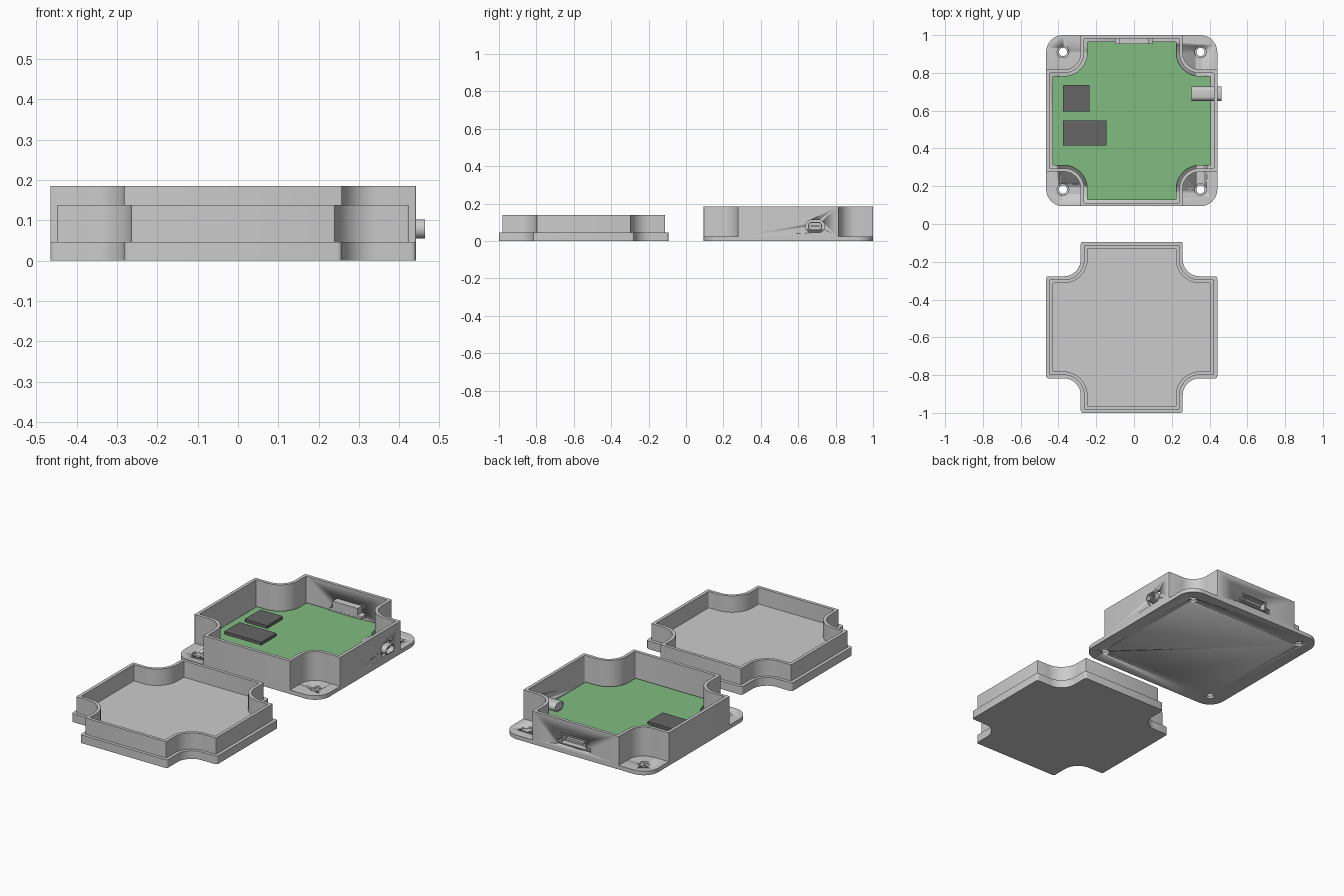
import bpy, bmesh
from math import cos, sin, pi
from mathutils import Vector

if "Cube" in bpy.data.objects:
    bpy.data.objects.remove(bpy.data.objects["Cube"])

CX, BASE_Y, LID_Y = -0.012, 0.547, -0.547
HALF, ARM, FILLET = 0.453, 0.27, 0.09


def material(name, rgb):
    m = bpy.data.materials.new(name)
    m.diffuse_color = (*rgb, 1)
    m.use_nodes = True
    m.node_tree.nodes["Principled BSDF"].inputs["Base Color"].default_value = m.diffuse_color
    return m


GREEN = material("board_green", (0.22, 0.5, 0.22))
DARK = material("chip_dark", (0.13, 0.13, 0.13))
METAL = material("metal_light", (0.55, 0.55, 0.55))

# Extrusion directions: profile (u, v) pushed along w
AXES = {
    "z": lambda u, v, w: (u, v, w),
    "x": lambda u, v, w: (w, u, v),
    "y": lambda u, v, w: (u, w, v),
}


def arc(cx, cy, r, a0, a1, n):
    return [(cx + r * cos(a0 + (a1 - a0) * i / n), cy + r * sin(a0 + (a1 - a0) * i / n))
            for i in range(n + 1)]


def cross_outline(d, cy, tip=0.008):
    """Square with filleted corner notches, inset by d."""
    h, a, r, k = HALF - d, ARM - d, FILLET + d, ARM + FILLET
    quarter = (arc(h - tip, a - tip, tip, 0, pi / 2, 3)
               + arc(k, k, r, 1.5 * pi, pi, 12)
               + arc(a - tip, h - tip, tip, 0, pi / 2, 3))
    pts = []
    for q in range(4):
        c, s = [(1, 0), (0, 1), (-1, 0), (0, -1)][q]
        pts += [(CX + c * x - s * y, cy + s * x + c * y) for x, y in quarter]
    return pts


def rounded_rect(cx, cy, hx, hy, r, n=8):
    pts = []
    for q, (sx, sy) in enumerate([(1, 1), (-1, 1), (-1, -1), (1, -1)]):
        pts += arc(cx + sx * (hx - r), cy + sy * (hy - r), r, q * pi / 2, (q + 1) * pi / 2, n)
    return pts


def extrude(name, outer, a, b, inner=None, axis="z", mat=None):
    """Prism from an outline, or a tube wall when an inner outline is given."""
    bm = bmesh.new()
    n = len(outer)

    def ring(loop, w):
        return [bm.verts.new(AXES[axis](u, v, w)) for u, v in loop]

    def bridge(p, q):
        for i in range(n):
            j = (i + 1) % n
            bm.faces.new((p[i], p[j], q[j], q[i]))

    lo, hi = ring(outer, a), ring(outer, b)
    bridge(lo, hi)
    if inner:
        lo2, hi2 = ring(inner, a), ring(inner, b)
        bridge(hi, hi2)
        bridge(hi2, lo2)
        bridge(lo2, lo)
    else:
        bm.faces.new(lo)
        bm.faces.new(hi)
    bmesh.ops.recalc_face_normals(bm, faces=bm.faces)
    mesh = bpy.data.meshes.new(name)
    bm.to_mesh(mesh)
    bm.free()
    ob = bpy.data.objects.new(name, mesh)
    bpy.context.collection.objects.link(ob)
    if mat:
        mesh.materials.append(mat)
    bpy.context.view_layer.objects.active = ob
    bpy.ops.object.select_all(action='DESELECT')
    ob.select_set(True)
    bpy.ops.object.shade_smooth_by_angle(angle=0.6)
    return ob


def cut(target, cutter):
    mod = target.modifiers.new("cut", 'BOOLEAN')
    mod.operation, mod.solver, mod.object = 'DIFFERENCE', 'EXACT', cutter
    cutter.hide_render = True
    bpy.context.view_layer.objects.active = target
    bpy.ops.object.modifier_apply(modifier=mod.name)
    bpy.data.objects.remove(cutter)


# Base: mounting plate with four countersunk screw holes
plate = extrude("base_plate", rounded_rect(CX, BASE_Y, HALF, HALF, 0.09, 10), 0, 0.023)
for sx in (-1, 1):
    for sy in (-1, 1):
        x, y = CX + sx * 0.364, BASE_Y + sy * 0.364
        cut(plate, extrude("hole", arc(x, y, 0.022, 0, 2 * pi * 23 / 24, 23), -0.1, 0.1))
        cut(plate, extrude("sink", arc(x, y, 0.031, 0, 2 * pi * 23 / 24, 23), 0.013, 0.1))

# Base: thin wall with the two port openings
wall = extrude("base_wall", cross_outline(0, BASE_Y, 0.004), 0.023, 0.185,
               cross_outline(0.018, BASE_Y, 0.004))
PORT_Y, PORT_Z = 0.69, 0.079
cut(wall, extrude("port_cut", rounded_rect(PORT_Y, PORT_Z, 0.051, 0.034, 0.0335), 0.38, 0.55, axis="x"))


def stepped_profile(g):
    """Narrow socket body standing on wider feet, grown by g."""
    right = [(0.1 + g, 0.048 - g), (0.1 + g, 0.062 + g), (0.078 + g, 0.068 + g), (0.078 + g, 0.105 + g)]
    return right + [(-x, z) for x, z in reversed(right)]


cut(wall, extrude("socket_cut", stepped_profile(0.006), 0.97, 1.1, axis="y"))

# Circuit board and chips
TOP = 0.045
extrude("circuit_board", cross_outline(0.034, BASE_Y, 0.004), 0.024, TOP, mat=GREEN)
for name, cx, cy, hx, hy in [("small_chip", -0.305, 0.665, 0.07, 0.07),
                             ("large_chip", -0.26, 0.482, 0.115, 0.067)]:
    extrude(name, rounded_rect(cx, cy, hx, hy, 0.002, 1), TOP, TOP + 0.016, mat=DARK)

# Oval side port: hollow shell with a recessed tongue and back
oval = rounded_rect(PORT_Y, PORT_Z, 0.038, 0.0235, 0.023)
extrude("side_port_shell", oval, 0.305, 0.464,
        rounded_rect(PORT_Y, PORT_Z, 0.033, 0.0185, 0.018), axis="x", mat=METAL)
extrude("side_port_back", rounded_rect(PORT_Y, PORT_Z, 0.0335, 0.019, 0.018), 0.307, 0.36,
        axis="x", mat=METAL)
extrude("side_port_tongue", rounded_rect(PORT_Y, PORT_Z, 0.024, 0.005, 0.002, 2), 0.36, 0.445,
        axis="x", mat=METAL)

# Rear socket: stepped shell with a recessed back and tongue
extrude("rear_socket_shell", stepped_profile(0), 0.952, 0.997, stepped_profile(-0.006),
        axis="y", mat=METAL)
extrude("rear_socket_back", stepped_profile(-0.005), 0.953, 0.965, axis="y", mat=METAL)
extrude("rear_socket_tongue", rounded_rect(0, 0.08, 0.055, 0.006, 0.002, 2), 0.965, 0.99,
        axis="y", mat=METAL)

# Lid lying upside down: flat plate with an inset lip
extrude("lid_plate", cross_outline(0, LID_Y, 0.012), 0, 0.046)
extrude("lid_lip", cross_outline(0.018, LID_Y, 0.004), 0.046, 0.138,
        cross_outline(0.036, LID_Y, 0.004))
